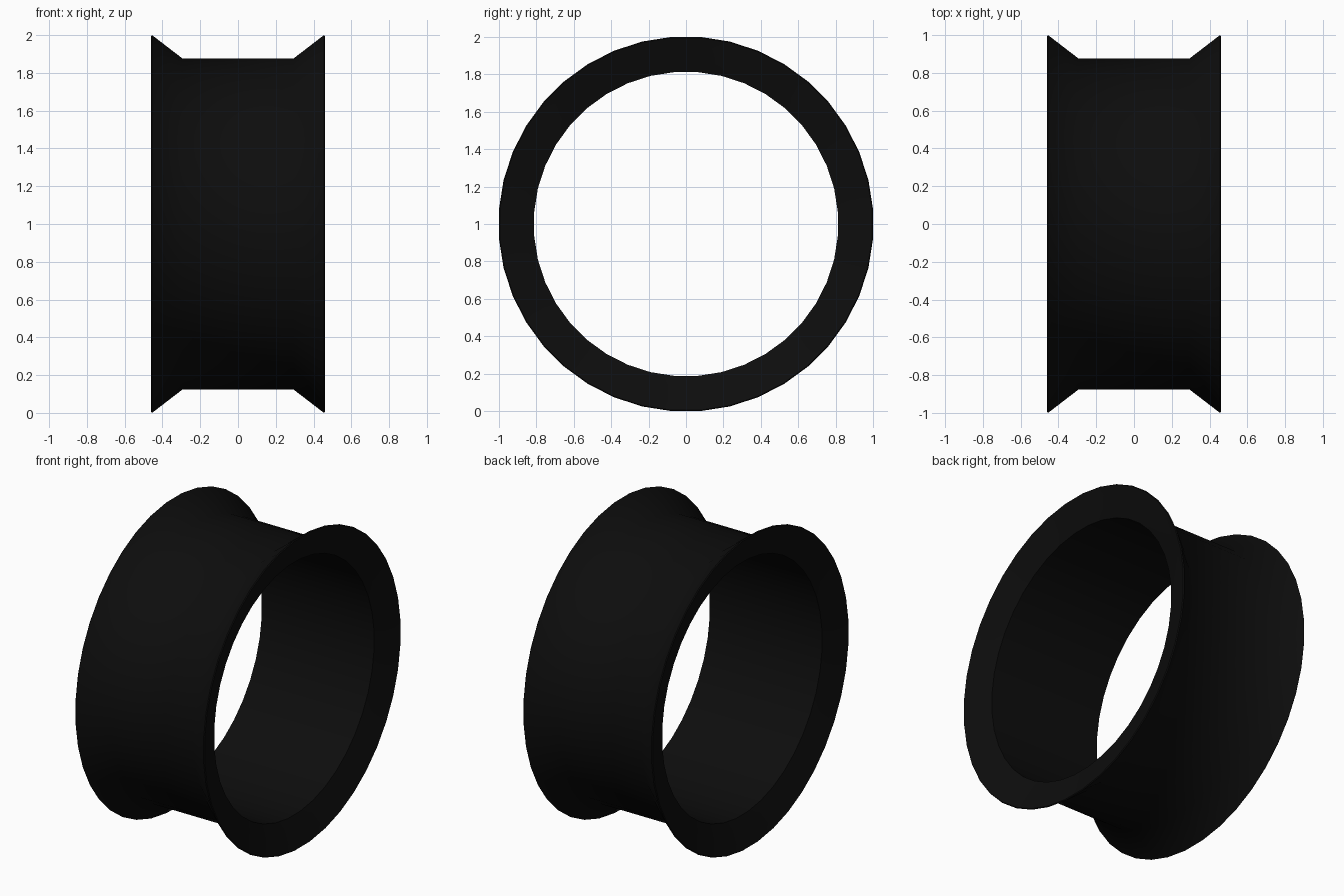
import bpy
import bmesh
import math
from mathutils import Matrix, Vector

cube = bpy.data.objects.get("Cube")
if cube:
    bpy.data.objects.remove(cube, do_unlink=True)

SIDES = 40
STEP = math.tau / SIDES

# Matte black material
black = bpy.data.materials.new("matte_black")
black.use_nodes = True
colour = (0.004, 0.004, 0.004, 1.0)
black.diffuse_color = colour
bsdf = black.node_tree.nodes["Principled BSDF"]
bsdf.inputs["Base Color"].default_value = colour
bsdf.inputs["Roughness"].default_value = 0.8

# Half of the cross-section (x, radius): barrel, flare, lip, dished face, bore
half = [(0.295, 0.877), (0.455, 1.0), (0.46, 0.995),
        (0.445, 0.95), (0.42, 0.87), (0.40, 0.812)]
profile = half + [(-x, r) for x, r in reversed(half)]

# Flared ring: the closed section turned around the x axis
bm = bmesh.new()
start = Matrix.Rotation(STEP / 2, 3, 'X')
to_corner = 1 / math.cos(STEP / 2)
verts = [bm.verts.new(start @ Vector((x, 0, r * to_corner))) for x, r in profile]
edges = [bm.edges.new((v, verts[(i + 1) % len(verts)])) for i, v in enumerate(verts)]
bmesh.ops.spin(bm, geom=verts + edges, cent=(0, 0, 0), axis=(1, 0, 0),
               angle=math.tau, steps=SIDES)
bmesh.ops.remove_doubles(bm, verts=bm.verts, dist=0.0005)
bmesh.ops.recalc_face_normals(bm, faces=bm.faces)

mesh = bpy.data.meshes.new("flared_ring")
bm.to_mesh(mesh)
bm.free()
mesh.materials.append(black)
ring = bpy.data.objects.new("flared_ring", mesh)
ring.location.z = 1
bpy.context.collection.objects.link(ring)

# Smooth barrel and flares, crisp lip and bore edges
bpy.ops.object.select_all(action='DESELECT')
ring.select_set(True)
bpy.context.view_layer.objects.active = ring
bpy.ops.object.shade_smooth_by_angle(angle=math.radians(50))
